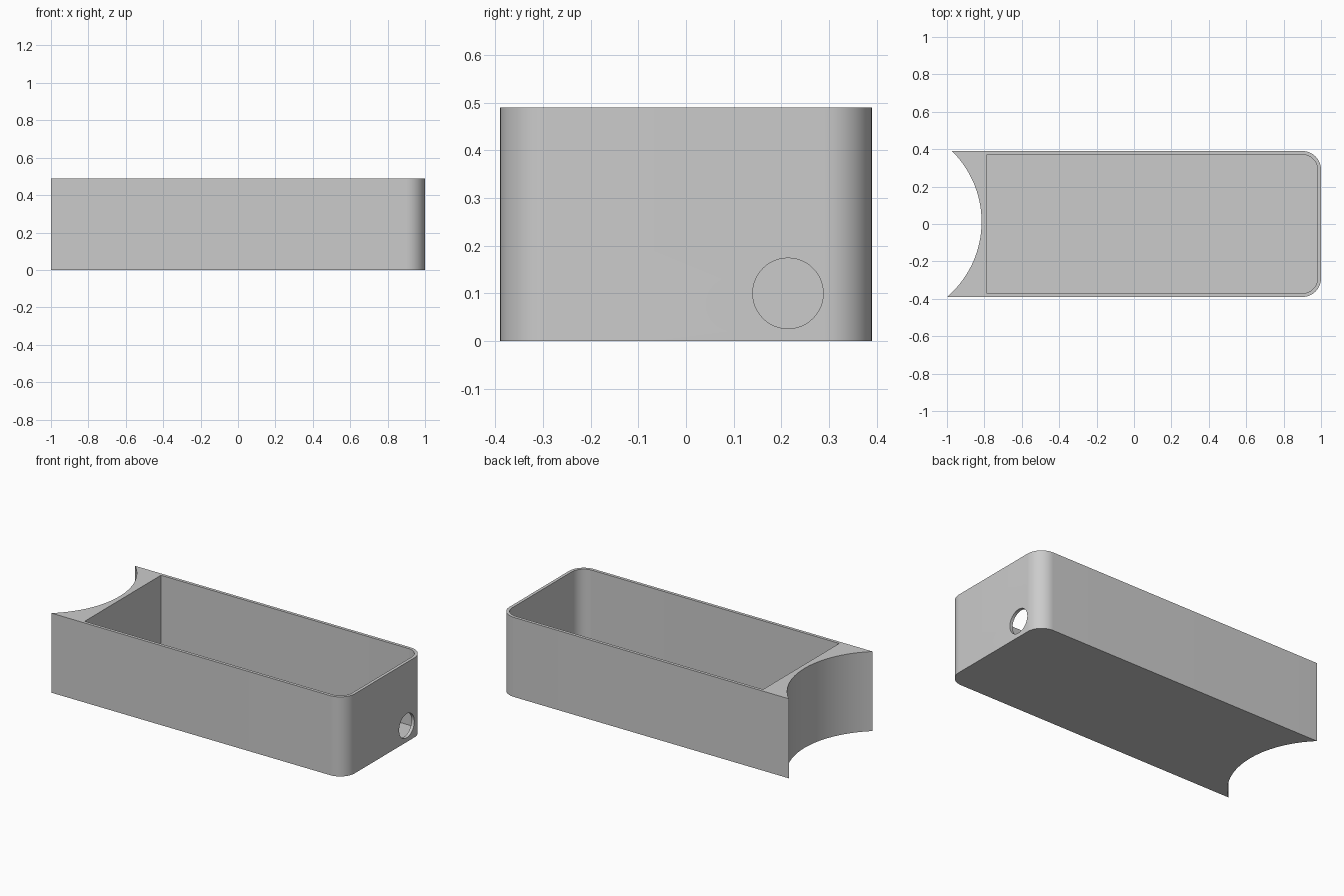
import bpy, bmesh, math
from mathutils import Matrix

if "Cube" in bpy.data.objects:
    bpy.data.objects.remove(bpy.data.objects["Cube"])

HALF_Y, HEIGHT, WALL, CORNER = 0.39, 0.49, 0.019, 0.1

grey = bpy.data.materials.new("light grey plastic")
grey.use_nodes = True
colour = (0.6, 0.6, 0.6, 1)
grey.diffuse_color = colour
grey.node_tree.nodes["Principled BSDF"].inputs["Base Color"].default_value = colour


def arc(cx, cy, r, start, end, steps):
    """Points along a circular arc, angles in radians."""
    angles = [start + (end - start) * i / steps for i in range(steps + 1)]
    return [(cx + r * math.cos(a), cy + r * math.sin(a)) for a in angles]


def rounded_end(x, y, r):
    """The two rounded corners at the +x end, running from -y to +y."""
    return (arc(x - r, r - y, r, -math.pi / 2, 0, 16)
            + arc(x - r, y - r, r, 0, math.pi / 2, 16))


def prism(name, points, z0, z1):
    """Extrude a closed outline between two heights."""
    bm = bmesh.new()
    face = bm.faces.new([bm.verts.new((x, y, z0)) for x, y in points])
    top = bmesh.ops.extrude_face_region(bm, geom=[face])["geom"]
    verts = [v for v in top if isinstance(v, bmesh.types.BMVert)]
    bmesh.ops.translate(bm, verts=verts, vec=(0, 0, z1 - z0))
    bmesh.ops.recalc_face_normals(bm, faces=bm.faces)
    mesh = bpy.data.meshes.new(name)
    bm.to_mesh(mesh)
    bm.free()
    mesh.materials.append(grey)
    obj = bpy.data.objects.new(name, mesh)
    bpy.context.collection.objects.link(obj)
    return obj


def cut(target, cutter):
    """Subtract the cutter, then discard it."""
    bpy.context.view_layer.objects.active = target
    mod = target.modifiers.new("cut", "BOOLEAN")
    mod.operation = "DIFFERENCE"
    mod.solver = "EXACT"
    mod.object = cutter
    bpy.ops.object.modifier_apply(modifier=mod.name)
    bpy.data.objects.remove(cutter)


# Outer body: rounded +x end and a slightly off-centre concave -x end
scoop_r, scoop_y = 0.53, 0.012
scoop_x = -0.815 - scoop_r
top_angle = math.asin((HALF_Y - scoop_y) / scoop_r)
bottom_angle = -math.asin((HALF_Y + scoop_y) / scoop_r)
outline = rounded_end(1, HALF_Y, CORNER)
outline += arc(scoop_x, scoop_y, scoop_r, top_angle, bottom_angle, 48)
box = prism("open_box", outline, 0, HEIGHT)

# Open cavity with a thin floor
inner_y = HALF_Y - WALL
cavity = rounded_end(1 - WALL, inner_y, CORNER - WALL)
cavity += [(-0.785, inner_y), (-0.785, -inner_y)]
cut(box, prism("cavity_cutter", cavity, WALL, HEIGHT + 0.1))

# Round cable hole through the +x wall
hole = prism("hole_cutter", arc(0, 0, 0.074, 0, math.tau, 48)[:-1], -0.1, 0.1)
hole.data.transform(Matrix.Translation((1, 0.214, 0.1)) @ Matrix.Rotation(math.pi / 2, 4, "Y"))
cut(box, hole)

# Smooth curves, sharp corners
bpy.ops.object.select_all(action="DESELECT")
box.select_set(True)
bpy.context.view_layer.objects.active = box
bpy.ops.object.shade_smooth_by_angle(angle=math.radians(30))
